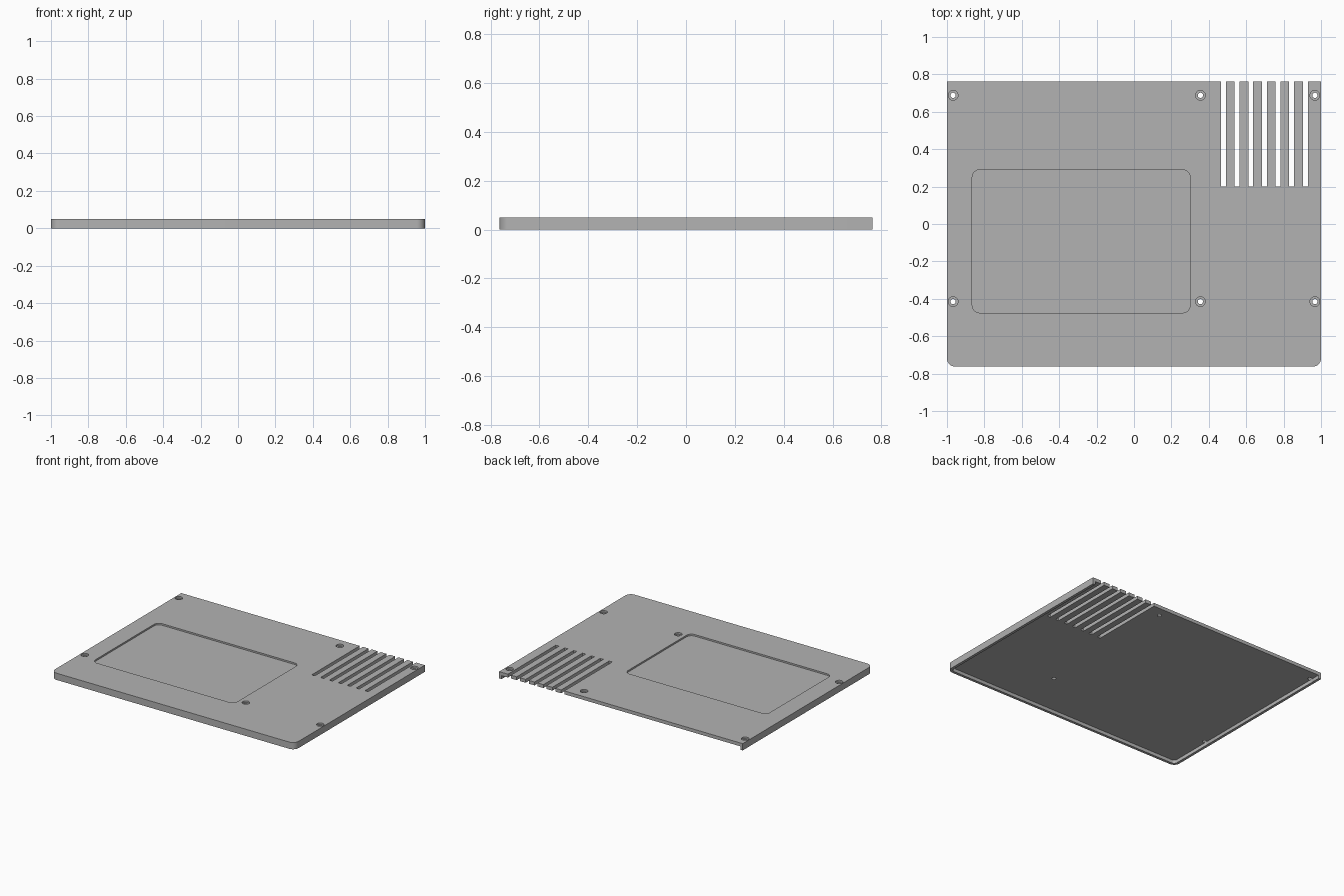
import bpy, bmesh
from math import pi, cos, sin, radians

cube = bpy.data.objects.get("Cube")
if cube:
    bpy.data.objects.remove(cube, do_unlink=True)

W, D, H = 1.0, 0.763, 0.05      # half width, half depth, height
SKIN, WALL = 0.025, 0.02        # top panel and rim thickness
OVER = 0.05                     # cutter overshoot

grey = bpy.data.materials.new("plain grey")
grey.use_nodes = True
colour = (0.45, 0.45, 0.45, 1)
grey.diffuse_color = colour
grey.node_tree.nodes["Principled BSDF"].inputs["Base Color"].default_value = colour


def rounded(x0, x1, y0, y1, front, back, steps=8):
    """Counter-clockwise rectangle with separate front and back corner radii."""
    pts = []
    corners = [(x0, y0, 1, 1, front, pi), (x1, y0, -1, 1, front, 1.5 * pi),
               (x1, y1, -1, -1, back, 0), (x0, y1, 1, -1, back, pi / 2)]
    for x, y, sx, sy, r, start in corners:
        if r == 0:
            pts.append((x, y))
            continue
        for i in range(steps + 1):
            a = start + i / steps * pi / 2
            pts.append((x + sx * r + r * cos(a), y + sy * r + r * sin(a)))
    return pts


def circle(x, y, r, n=32):
    return [(x + r * cos(2 * pi * i / n), y + r * sin(2 * pi * i / n)) for i in range(n)]


def prisms(name, outlines, z0, z1):
    """One object holding an upright prism for each outline."""
    bm = bmesh.new()
    for pts in outlines:
        low = [bm.verts.new((x, y, z0)) for x, y in pts]
        high = [bm.verts.new((x, y, z1)) for x, y in pts]
        bm.faces.new(low[::-1])
        bm.faces.new(high)
        for i in range(len(pts)):
            j = (i + 1) % len(pts)
            bm.faces.new((low[i], low[j], high[j], high[i]))
    mesh = bpy.data.meshes.new(name)
    bm.to_mesh(mesh)
    bm.free()
    mesh.materials.append(grey)
    obj = bpy.data.objects.new(name, mesh)
    bpy.context.collection.objects.link(obj)
    return obj


# Cover panel with rounded front corners
cover = prisms("bottom_cover", [rounded(-W, W, -D, D, 0.045, 0)], 0, H)

# Hollow underside, open at the back
cavity = prisms("cavity_cutter",
                [rounded(-W + WALL, W - WALL, -D + WALL, D + OVER, 0.025, 0)],
                -OVER, H - SKIN)

# Shallow rounded panel recess
recess = prisms("recess_cutter", [rounded(-0.865, 0.3, -0.475, 0.29, 0.04, 0.04)],
                H - 0.012, H + OVER)

# Vent slots open at the back edge
slots = prisms("slot_cutter",
               [rounded(0.465 + i * 0.073, 0.491 + i * 0.073, 0.2, D + OVER, 0, 0)
                for i in range(7)], -OVER, H + OVER)

# Six screw holes with counterbores
spots = [(x, y) for x in (-0.967, 0.355, 0.967) for y in (-0.415, 0.688)]
bores = prisms("counterbore_cutter", [circle(x, y, 0.026) for x, y in spots],
               H - 0.012, H + OVER)
holes = prisms("screw_hole_cutter", [circle(x, y, 0.014) for x, y in spots],
               -OVER, H + OVER)

bpy.ops.object.select_all(action='DESELECT')
cover.select_set(True)
bpy.context.view_layer.objects.active = cover
for cutter in (cavity, recess, slots, bores, holes):
    cutter.hide_render = True
    mod = cover.modifiers.new(cutter.name, 'BOOLEAN')
    mod.operation = 'DIFFERENCE'
    mod.solver = 'EXACT'
    mod.object = cutter
    bpy.ops.object.modifier_apply(modifier=mod.name)
    bpy.data.objects.remove(cutter, do_unlink=True)

bpy.ops.object.shade_smooth_by_angle(angle=radians(30))
